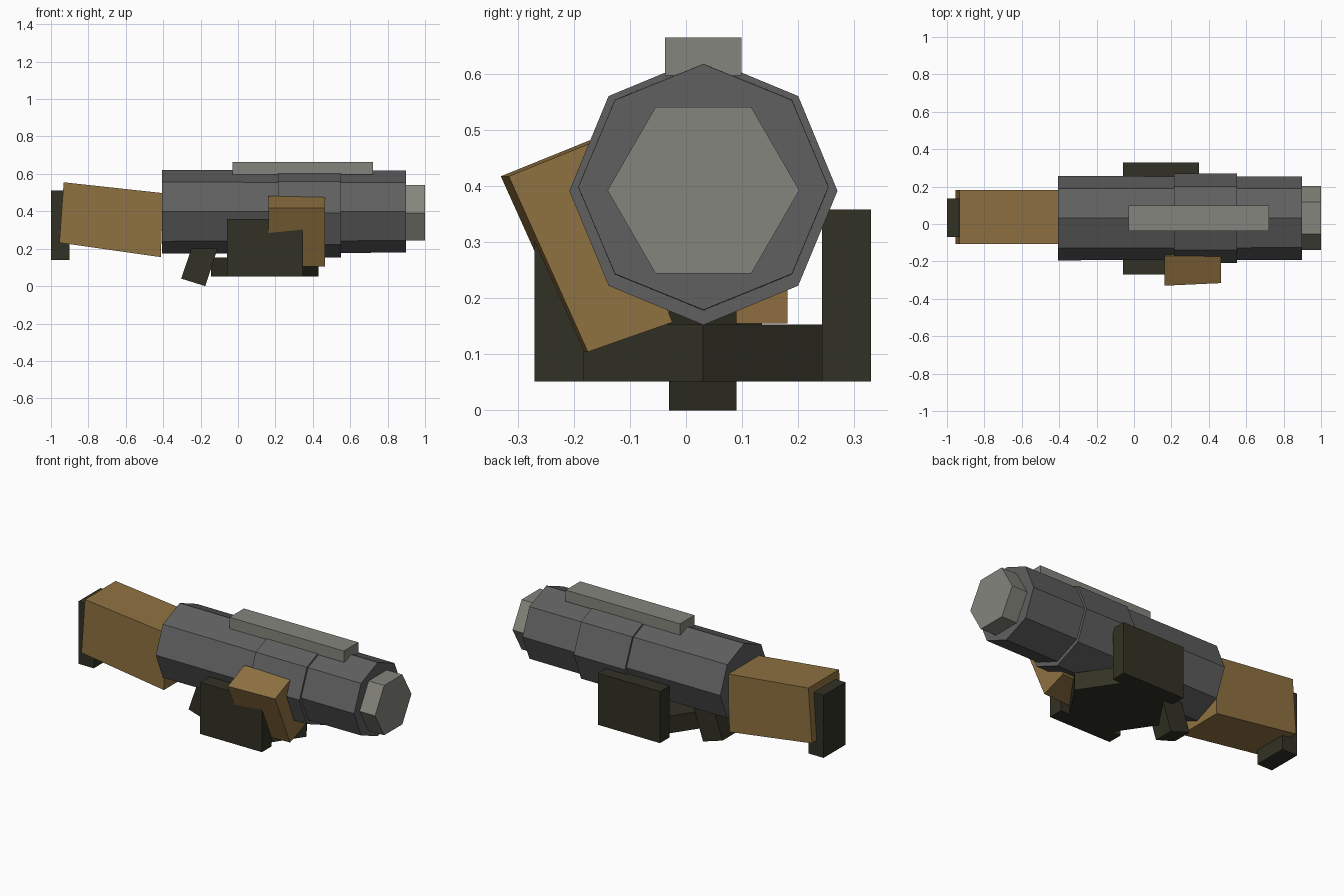
import bpy, bmesh
from math import sin, cos, pi

if "Cube" in bpy.data.objects:
    bpy.data.objects.remove(bpy.data.objects["Cube"])


def material(name, rgb):
    m = bpy.data.materials.new(name)
    m.diffuse_color = (*rgb, 1)
    m.use_nodes = True
    m.node_tree.nodes["Principled BSDF"].inputs["Base Color"].default_value = m.diffuse_color
    return m


GREY = material("dark grey metal", (0.115, 0.115, 0.116))
LIGHT = material("light grey metal", (0.235, 0.235, 0.205))
WOOD = material("brown wood", (0.275, 0.165, 0.053))
DARK = material("dark olive", (0.031, 0.031, 0.018))


def loft(name, ring_a, ring_b, mat):
    """Closed solid between two rings of equal length."""
    bm = bmesh.new()
    a = [bm.verts.new(p) for p in ring_a]
    b = [bm.verts.new(p) for p in ring_b]
    n = len(a)
    bm.faces.new(a)
    bm.faces.new(b)
    for i in range(n):
        j = (i + 1) % n
        bm.faces.new((a[i], a[j], b[j], b[i]))
    bmesh.ops.recalc_face_normals(bm, faces=bm.faces)
    me = bpy.data.meshes.new(name)
    bm.to_mesh(me)
    bm.free()
    me.materials.append(mat)
    ob = bpy.data.objects.new(name, me)
    bpy.context.collection.objects.link(ob)
    return ob


def box(name, x, y, z, mat):
    ring = [(x[0], y[0]), (x[1], y[0]), (x[1], y[1]), (x[0], y[1])]
    return loft(name, [(*p, z[0]) for p in ring], [(*p, z[1]) for p in ring], mat)


def side_prism(name, xz, y, mat):
    return loft(name, [(p[0], y[0], p[1]) for p in xz], [(p[0], y[1], p[1]) for p in xz], mat)


def ngon(x, z, n, ry, rz):
    """Ring around the barrel axis with a corner pointing sideways."""
    return [(x, 0.031 + ry * cos(2 * pi * i / n), z + rz * sin(2 * pi * i / n)) for i in range(n)]


# Octagonal body, wider middle band and hexagonal muzzle
loft("body", ngon(-0.405, 0.398, 8, 0.225, 0.224), ngon(0.898, 0.398, 8, 0.223, 0.219), GREY)
loft("body_band", ngon(0.213, 0.391, 8, 0.239, 0.239), ngon(0.55, 0.391, 8, 0.239, 0.239), GREY)
loft("muzzle", ngon(0.88, 0.392, 6, 0.171, 0.171), ngon(1.0, 0.392, 6, 0.171, 0.171), LIGHT)

# Top rail
box("top_rail", (-0.03, 0.722), (-0.037, 0.099), (0.597, 0.664), LIGHT)

# Shoulder stock and butt plate
side_prism("stock", [(-0.932, 0.555), (-0.40, 0.497), (-0.413, 0.155), (-0.955, 0.232)],
           (-0.107, 0.181), WOOD)
box("butt_plate", (-1.0, -0.9), (-0.07, 0.135), (0.14, 0.512), DARK)

# Lower cradle: hexagonal base with a wall on each side
hexagon = [(0.143 + 0.287 * cos(pi * i / 3), 0.03 + 0.245 * sin(pi * i / 3)) for i in range(6)]
loft("cradle_base", [(*p, 0.051) for p in hexagon], [(*p, 0.153) for p in hexagon], DARK)
for label, s in (("front", -1), ("back", 1)):
    y = sorted((0.03 + s * 0.212, 0.03 + s * 0.3))
    box(label + "_cradle_wall", (-0.06, 0.347), y, (0.051, 0.358), DARK)

# Slanted hand grip
side_prism("hand_grip", [(-0.304, 0.04), (-0.175, 0.0), (-0.1, 0.23), (-0.232, 0.25)],
           (-0.03, 0.09), DARK)

# Tilted wooden side handle, turned slightly in plan
profile = [(-0.322, 0.417), (-0.164, 0.481), (-0.03, 0.157), (-0.181, 0.104)]
loft("side_handle", [(0.163, y - 0.008, z) for y, z in profile],
     [(0.465, y + 0.006, z) for y, z in profile], WOOD)
